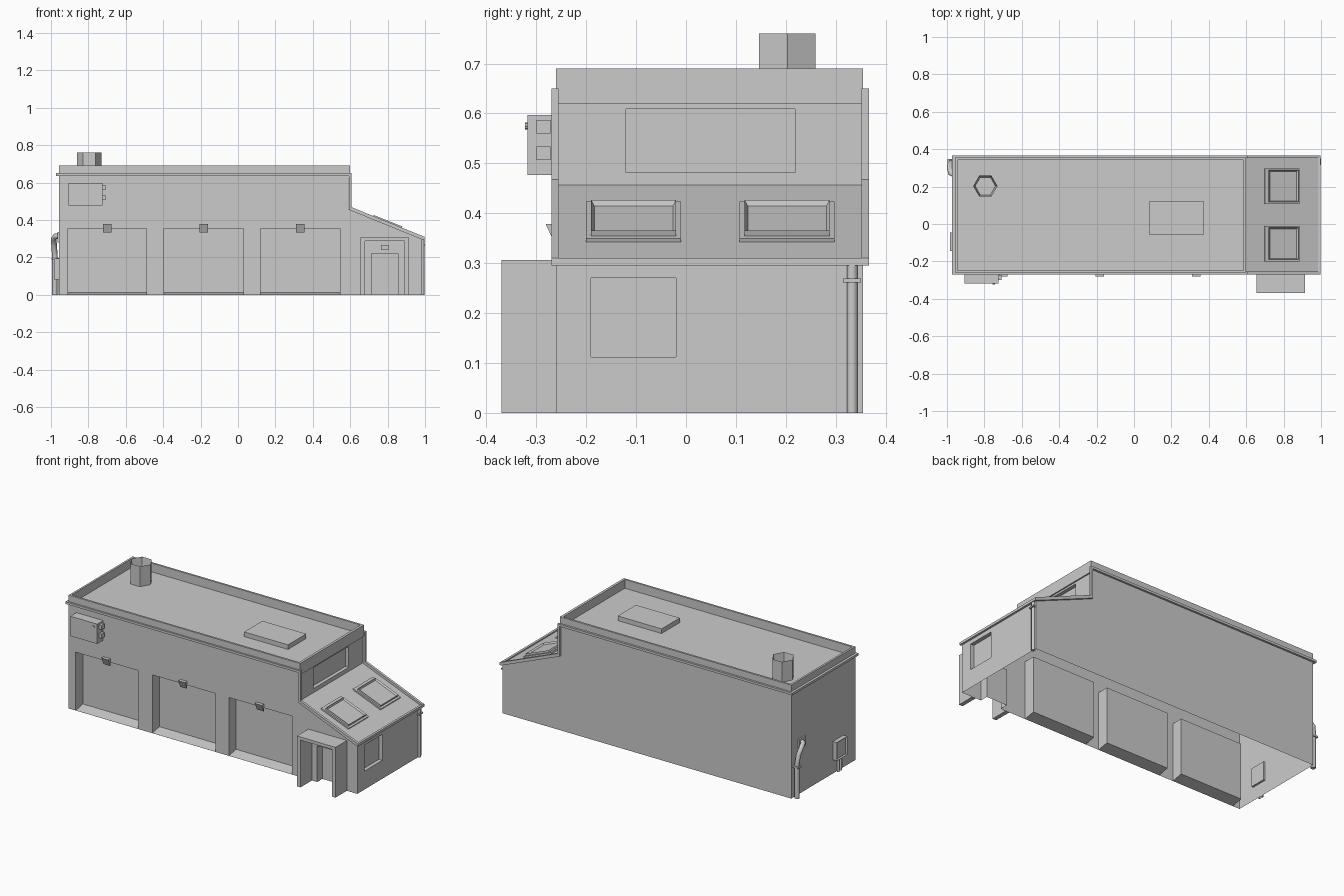
import bpy, bmesh, math
from mathutils import Vector, Matrix

if "Cube" in bpy.data.objects:
    bpy.data.objects.remove(bpy.data.objects["Cube"])


def finish(name, bm):
    bmesh.ops.recalc_face_normals(bm, faces=bm.faces)
    me = bpy.data.meshes.new(name)
    bm.to_mesh(me)
    bm.free()
    ob = bpy.data.objects.new(name, me)
    bpy.context.collection.objects.link(ob)
    return ob


def add_box(bm, x0, x1, y0, y1, z0, z1):
    m = Matrix.Translation(((x0 + x1) / 2, (y0 + y1) / 2, (z0 + z1) / 2))
    bmesh.ops.create_cube(bm, size=1, matrix=m @ Matrix.Diagonal((x1 - x0, y1 - y0, z1 - z0, 1)))


def add_prism(bm, pts, vec):
    f = bm.faces.new([bm.verts.new(p) for p in pts])
    r = bmesh.ops.extrude_face_region(bm, geom=[f], use_keep_orig=True)
    vs = [g for g in r['geom'] if isinstance(g, bmesh.types.BMVert)]
    bmesh.ops.translate(bm, verts=vs, vec=vec)


def boxes(name, *dims):
    bm = bmesh.new()
    for d in dims:
        add_box(bm, *d)
    return finish(name, bm)


def pipe(name, pts, r):
    cu = bpy.data.curves.new(name, 'CURVE')
    cu.dimensions = '3D'
    cu.bevel_depth = r
    cu.bevel_resolution = 1
    cu.use_fill_caps = True
    sp = cu.splines.new('POLY')
    sp.points.add(len(pts) - 1)
    for p, co in zip(sp.points, pts):
        p.co = (*co, 1)
    ob = bpy.data.objects.new(name, cu)
    bpy.context.collection.objects.link(ob)
    return ob


F, B = -0.26, 0.355          # front and back wall planes
BAYS = [(-0.91, -0.49), (-0.395, 0.03), (0.12, 0.545)]

# Hall with lower sloped annex
bm = bmesh.new()
prof = [(-0.957, 0), (-0.957, 0.69), (0.6, 0.69), (0.6, 0.62), (0.592, 0.62),
        (0.592, 0.457), (0.985, 0.302), (0.985, 0)]
add_prism(bm, [(x, F, z) for x, z in prof], (0, B - F, 0))
body = finish("building_shell", bm)

# Cutter: bay recesses with ramps, roof well, windows, entrance
bm = bmesh.new()
for x0, x1 in BAYS:
    add_prism(bm, [(x0, F - 0.05, -0.009), (x0, F + 0.07, 0.013), (x0, F + 0.07, 0.355),
                   (x0, F - 0.05, 0.355)], (x1 - x0, 0, 0))
add_box(bm, -0.945, 0.585, F + 0.012, B - 0.012, 0.637, 0.8)
add_box(bm, 0.57, 0.7, -0.12, 0.218, 0.482, 0.609)
add_box(bm, 0.962, 1.1, -0.19, -0.02, 0.112, 0.27)
add_box(bm, 0.715, 0.855, F - 0.05, F + 0.05, -0.05, 0.22)
cutter = finish("recess_cutter", bm)
cutter.hide_render = True
mod = body.modifiers.new("recesses", 'BOOLEAN')
mod.operation, mod.solver, mod.object = 'DIFFERENCE', 'EXACT', cutter
dg = bpy.context.evaluated_depsgraph_get()
me = bpy.data.meshes.new_from_object(body.evaluated_get(dg))
body.modifiers.clear()
# open underside
bm = bmesh.new()
bm.from_mesh(me)
low = [f for f in bm.faces if all(abs(v.co.z) < 1e-4 for v in f.verts)]
bmesh.ops.delete(bm, geom=low, context='FACES')
bm.to_mesh(me)
bm.free()
body.data = me
bpy.data.objects.remove(cutter)

# Edge trim following the roof line on both sides, plus the end strips
bm = bmesh.new()
strip = [(-0.972, 0.65), (0.608, 0.65), (0.608, 0.468), (0.997, 0.31), (0.997, 0.295),
         (0.985, 0.295), (0.594, 0.454), (0.594, 0.636), (-0.972, 0.636)]
for y in (F - 0.01, B - 0.003):
    add_prism(bm, [(x, y, z) for x, z in strip], (0, 0.015, 0))
add_box(bm, -0.972, -0.955, F, B, 0.636, 0.65)
add_box(bm, 0.983, 0.997, F, B, 0.295, 0.31)
finish("roof_trim", bm)

# Roof hatch and hollow six-sided chimney
boxes("roof_hatch", (0.08, 0.375, -0.055, 0.12, 0.63, 0.665))
bm = bmesh.new()
c = Matrix.Translation((-0.795, 0.203, 0.695))
bmesh.ops.create_cone(bm, cap_ends=True, segments=6, radius1=0.065, radius2=0.065, depth=0.13,
                      matrix=c @ Matrix.Rotation(math.pi / 2, 4, 'Z'))
# turn so that corners point along x
xs = max(v.co.x for v in bm.verts) + 0.795
if xs < 0.06:
    bmesh.ops.rotate(bm, verts=bm.verts, cent=c.translation, matrix=Matrix.Rotation(math.pi / 6, 3, 'Z'))
top = max(bm.faces, key=lambda f: f.calc_center_median().z)
bmesh.ops.inset_region(bm, faces=[top], thickness=0.011)
bmesh.ops.translate(bm, verts=top.verts, vec=(0, 0, -0.08))
finish("chimney", bm)

# Annex skylights: base plate, raised frame and sunken glass
ang = math.atan2(0.155, 0.393)
for i, y in enumerate((-0.105, 0.2025)):
    bm = bmesh.new()
    add_box(bm, -0.1, 0.1, -0.095, 0.095, -0.01, 0.008)
    n = len(bm.faces)
    add_box(bm, -0.078, 0.088, -0.085, 0.085, 0.0, 0.02)
    top = max(bm.faces, key=lambda f: f.calc_center_median().z)
    bmesh.ops.inset_region(bm, faces=[top], thickness=0.009)
    bmesh.ops.translate(bm, verts=top.verts, vec=(0, 0, -0.01))
    ob = finish(f"skylight_{i + 1}", bm)
    ob.location = (0.79, y, 0.379)
    ob.rotation_euler = (0, ang, 0)

# Wedge lamps over the bays
for i, (x0, x1) in enumerate(BAYS):
    xm = (x0 + x1) / 2
    bm = bmesh.new()
    add_prism(bm, [(xm - 0.023, F, 0.355 - 0.022), (xm - 0.023, F - 0.021, 0.378),
                   (xm - 0.023, F, 0.378)], (0.046, 0, 0))
    finish(f"bay_lamp_{i + 1}", bm)

# Entrance porch and its lamp
boxes("porch", (0.655, 0.68, -0.37, F, 0, 0.306), (0.89, 0.915, -0.37, F, 0, 0.306),
      (0.68, 0.89, -0.37, F, 0.287, 0.306))
boxes("porch_lamp", (0.765, 0.805, F - 0.02, F, 0.24, 0.265))

# Wall cooling unit with side connectors and knob
boxes("cooling_unit", (-0.905, -0.725, -0.318, F, 0.477, 0.597),
      (-0.725, -0.708, -0.3, -0.272, 0.507, 0.534), (-0.725, -0.708, -0.3, -0.272, 0.56, 0.587))
bm = bmesh.new()
bmesh.ops.create_cone(bm, cap_ends=True, segments=8, radius1=0.007, radius2=0.007, depth=0.01,
                      matrix=Matrix.Translation((-0.75, -0.318, 0.575)) @ Matrix.Rotation(math.pi / 2, 4, 'X'))
finish("unit_knob", bm)

# Drainpipe on the annex end
pipe("drainpipe", [(0.985, 0.333, 0), (0.985, 0.333, 0.3)], 0.012)
boxes("drainpipe_clamp", (0.97, 1.0, 0.315, 0.351, 0.261, 0.269))

# Bent pipe on the far end, with wall plate and clamp
pipe("bent_pipe", [(-0.979, 0.33, 0), (-0.979, 0.33, 0.21), (-0.983, 0.322, 0.26),
                   (-0.985, 0.295, 0.3), (-0.979, 0.27, 0.312), (-0.95, 0.258, 0.315)], 0.015)
boxes("pipe_wall_plate", (-0.966, -0.95, 0.225, 0.29, 0.28, 0.336))
boxes("pipe_clamp", (-0.997, -0.955, 0.312, 0.348, 0.188, 0.198))

# Meter box with inset front and two feed pipes
bm = bmesh.new()
add_box(bm, -0.984, -0.945, -0.145, -0.045, 0.083, 0.195)
face = min(bm.faces, key=lambda f: f.calc_center_median().x)
bmesh.ops.inset_region(bm, faces=[face], thickness=0.009)
bmesh.ops.translate(bm, verts=face.verts, vec=(0.007, 0, 0))
finish("meter_box", bm)
for i, y in enumerate((-0.105, -0.083)):
    pipe(f"meter_feed_{i + 1}", [(-0.967, y, 0), (-0.967, y, 0.09)], 0.007)
